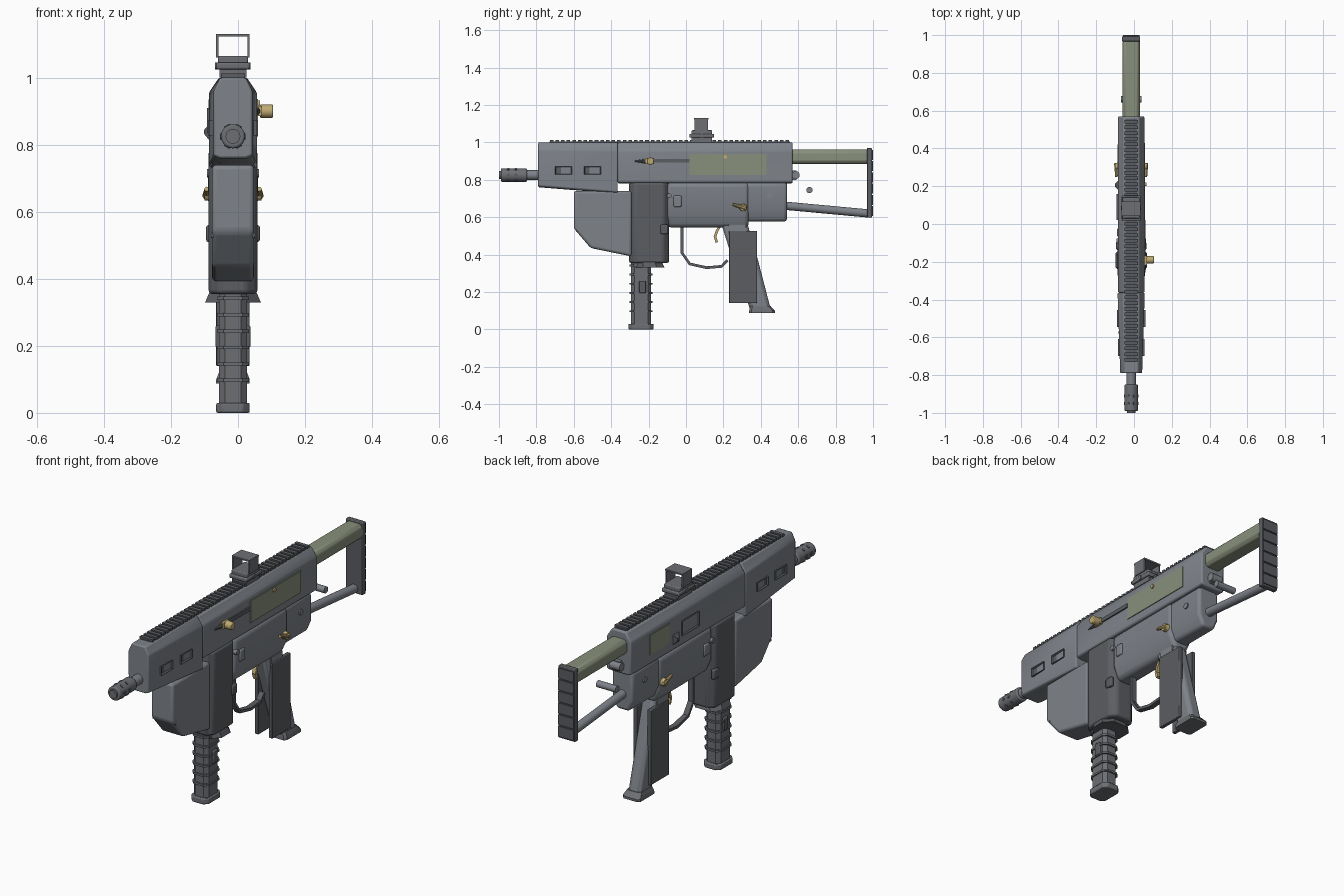
import bpy, bmesh, math
from mathutils import Vector, Matrix

if "Cube" in bpy.data.objects:
    bpy.data.objects.remove(bpy.data.objects["Cube"])

CX = -0.015  # the gun's own centre plane


def material(name, rgb):
    m = bpy.data.materials.new(name)
    m.diffuse_color = (*rgb, 1)
    m.use_nodes = True
    m.node_tree.nodes["Principled BSDF"].inputs["Base Color"].default_value = m.diffuse_color
    return m


GUN = material("gunmetal", (0.21, 0.228, 0.255))
DARK = material("dark_polymer", (0.105, 0.11, 0.122))
MID = material("mid_polymer", (0.15, 0.158, 0.172))
OLIVE = material("olive", (0.25, 0.28, 0.20))
BRASS = material("brass", (0.52, 0.40, 0.17))


def finish(name, bm, mat=None, bevel=0, seg=2):
    bmesh.ops.recalc_face_normals(bm, faces=bm.faces)
    bmesh.ops.translate(bm, verts=bm.verts, vec=(CX, 0, 0))
    me = bpy.data.meshes.new(name)
    bm.to_mesh(me)
    bm.free()
    ob = bpy.data.objects.new(name, me)
    bpy.context.collection.objects.link(ob)
    me.materials.append(mat or GUN)
    if bevel:
        b = ob.modifiers.new("bevel", 'BEVEL')
        b.width, b.segments, b.limit_method = bevel, seg, 'ANGLE'
    bpy.context.view_layer.objects.active = ob
    ob.select_set(True)
    bpy.ops.object.shade_smooth_by_angle(angle=math.radians(35))
    ob.select_set(False)
    return ob


def loft(name, rings, **kw):
    """Skin a list of equal-length point rings and cap the ends."""
    bm = bmesh.new()
    vs = [[bm.verts.new(p) for p in r] for r in rings]
    n = len(rings[0])
    for a, b in zip(vs, vs[1:]):
        for i in range(n):
            bm.faces.new((a[i], a[(i + 1) % n], b[(i + 1) % n], b[i]))
    bm.faces.new(vs[0])
    bm.faces.new(vs[-1])
    return finish(name, bm, **kw)


def prism(name, yz, x0, x1, **kw):
    return loft(name, [[(x, y, z) for y, z in yz] for x in (x0, x1)], **kw)


def box(name, x0, x1, y0, y1, z0, z1, **kw):
    return prism(name, [(y0, z0), (y1, z0), (y1, z1), (y0, z1)], x0, x1, **kw)


def rod(name, p, q, r, r2=None, n=20, **kw):
    p, q = Vector(p), Vector(q)
    d = q - p
    bm = bmesh.new()
    mat = Matrix.Translation((p + q) / 2) @ d.to_track_quat('Z', 'Y').to_matrix().to_4x4()
    bmesh.ops.create_cone(bm, cap_ends=True, segments=n, radius1=r,
                          radius2=r if r2 is None else r2, depth=d.length, matrix=mat)
    return finish(name, bm, **kw)


def section(y, w, z0, z1, cx, top, bot):
    """Chamfered upright cross-section at depth y: half width w."""
    half = [(w - cx, z0), (w, z0 + bot), (w, z1 - top), (w - cx, z1)]
    return [(x, y, z) for x, z in half] + [(-x, y, z) for x, z in reversed(half)]


def plan(z, w, y0, y1, c):
    """Chamfered plan outline at height z."""
    return [(w, y0 + c, z), (w, y1 - c, z), (w - c, y1, z), (c - w, y1, z),
            (-w, y1 - c, z), (-w, y0 + c, z), (c - w, y0, z), (w - c, y0, z)]


def strip(name, path, t, w, **kw):
    """Flat band of thickness t and half width w following a y-z path."""
    rings = []
    for i, (y, z) in enumerate(path):
        a, b = path[max(i - 1, 0)], path[min(i + 1, len(path) - 1)]
        d = Vector((b[0] - a[0], b[1] - a[1])).normalized() * t / 2
        rings.append([(-w, y - d.y, z + d.x), (w, y - d.y, z + d.x),
                      (w, y + d.y, z - d.x), (-w, y + d.y, z - d.x)])
    return loft(name, rings, **kw)


def port(name, s, w, y0, y1, z0, z1):
    """Raised frame with a sunken middle on side s."""
    bm = bmesh.new()
    bmesh.ops.create_cube(bm, size=1)
    for v in bm.verts:
        v.co = (s * (w + (0.01 if v.co.x * s > 0 else -0.02)),
                y0 if v.co.y < 0 else y1, z0 if v.co.z < 0 else z1)
    face = max(bm.faces, key=lambda f: f.calc_center_median().x * s)
    bmesh.ops.inset_region(bm, faces=[face], thickness=0.007)
    bmesh.ops.translate(bm, verts=face.verts, vec=(-0.008 * s, 0, 0))
    return finish(name, bm, DARK)


# upper receiver and handguard
loft("upper_receiver", [section(-0.365, .07, .78, 1, .03, .045, .005),
                        section(0.57, .07, .78, 1, .03, .045, .005)], bevel=.008)
loft("handguard", [section(-0.79, .058, .76, 1, .02, .04, .008),
                   section(-0.365, .072, .726, 1, .03, .045, .008)], bevel=.006)

# top rail with cross teeth
box("rail_base", -.03, .03, -.73, .555, .99, 1.004, mat=DARK)
for i in range(43):
    y = -0.728 + i * 0.03
    box("rail_tooth", -.036, .036, y, y + .019, 1.0, 1.013, mat=DARK)

# barrel and muzzle brake
rod("barrel", (0, -.9, .825), (0, -.75, .825), .026)
rod("muzzle_brake", (0, -.99, .825), (0, -.85, .825), .036, bevel=.006, mat=MID)
rod("muzzle_bore", (0, -1.0, .825), (0, -.98, .825), .022, mat=MID)
for y in (-.95, -.91):
    for k in range(6):
        a = k * math.pi / 3
        d = Vector((math.cos(a), 0, math.sin(a)))
        c = Vector((0, y, .825))
        rod("muzzle_vent", c + d * .02, c + d * .038, .009, n=10, mat=DARK)

# front cowl, magazine well and lower receiver
prism("front_cowl", [(-.6, .74), (-.6, .54), (-.51, .435), (-.29, .39), (-.29, .74)],
      -.063, .063, bevel=.014, seg=3)
loft("magazine_well", [plan(z, .073, -.305, -.09, .03) for z in (.355, .785)],
     bevel=.012, seg=3, mat=DARK)
loft("lower_receiver", [section(y, .067, .545, .79, .03, .01, .07) for y in (-.1, .335)],
     bevel=.02, seg=3)
loft("rear_receiver", [section(y, .06, .577, .79, .025, .01, .06) for y in (.32, .54)],
     bevel=.015, seg=3)

# magazine used as a foregrip
loft("magazine_collar", [plan(.33, .083, -.27, -.115, .04),
                         plan(.365, .068, -.27, -.13, .04)], mat=DARK)
loft("magazine", [plan(z, .042, -.294, -.186, .018) for z in (.01, .37)], mat=MID)
for i in range(6):
    z = .092 + i * .049
    loft("magazine_rib", [plan(z + d, .048, -.302, -.178, .02) for d in (0, .01)], mat=MID)
loft("magazine_base", [plan(z, .05, -.308, -.174, .02) for z in (0, .03)], bevel=.005, mat=MID)

# trigger and guard
strip("trigger_guard", [(-.022, .56), (-.022, .41), (.02, .35), (.11, .33), (.19, .337),
                        (.222, .37)], .015, .014, mat=DARK)
strip("trigger", [(.185, .56), (.165, .525), (.155, .495), (.165, .465)], .014, .01, mat=BRASS)

# pistol grip with side panels
loft("pistol_grip", [plan(.10, .038, .345, .455, .015), plan(.37, .036, .25, .385, .015),
                     plan(.56, .04, .19, .33, .015)], bevel=.006)
loft("grip_foot", [plan(.088, .05, .338, .475, .012), plan(.1, .05, .338, .475, .012),
                   plan(.125, .04, .343, .452, .012)], mat=MID)
box("grip_top", -.045, .045, .23, .32, .52, .56)
for s in (1, -1):
    box("grip_panel", s * .03, s * .05, .23, .38, .14, .527, bevel=.003, mat=DARK)

# stock: upper tube, lower strut, butt plate
loft("stock_tube", [section(y, .047, .885, .962, .014, .016, .016) for y in (.55, .975)],
     mat=OLIVE, bevel=.006)
rod("stock_strut", (0, .52, .662), (0, .975, .62), .022)
box("butt_plate", -.048, .048, .967, .994, .597, .97, bevel=.004, mat=DARK)
for i in range(6):
    z = .606 + i * .06
    box("butt_pad", -.044, .044, .985, 1.0, z, z + .053, mat=DARK)
rod("stock_pin", (-.055, .66, .745), (.055, .66, .745), .017)
rod("stock_pivot", (-.03, .587, .825), (.03, .587, .825), .021)
box("stock_latch", -.02, .02, .56, .59, .8, .85)

# reflex sight
box("sight_mount", -.04, .04, .03, .14, 1.0, 1.03, mat=MID)
box("sight_base", -.05, .05, .018, .15, 1.025, 1.045, bevel=.005, mat=MID)
box("sight_body", -.045, .045, .03, .14, 1.04, 1.065, bevel=.005, mat=MID)
for s in (1, -1):
    box("sight_side", s * .043, s * .05, .045, .118, 1.06, 1.13, mat=MID)
    rod("sight_screw", (s * .04, .085, 1.035), (s * .053, .085, 1.035), .011, n=12, mat=MID)
box("sight_top", -.05, .05, .042, .12, 1.123, 1.131, mat=MID)

# ejection cover and charging handle on the right
box("ejection_cover", .05, .074, .02, .43, .825, .937, mat=OLIVE)
rod("cover_stud", (.06, .21, .922), (.08, .21, .922), .01, n=12, mat=BRASS)
box("charging_slot", .05, .077, -.22, .02, .891, .911, mat=DARK)
rod("charging_tip", (.068, -.22, .9), (.068, -.275, .9), .013, .004, n=10, mat=DARK)
box("charging_handle_stem", .06, .085, -.216, -.17, .885, .916, mat=BRASS)
rod("charging_handle", (.08, -.19, .9), (.12, -.19, .9), .02, mat=BRASS, bevel=.004)

# left side cover, pointed deflector and port
box("left_cover", -.073, -.05, .26, .42, .835, .935, mat=OLIVE)
loft("deflector", [[(-x, .205 + a * y, .838 + b * z) for a, b in ((-1, -1), (1, -1), (1, 1), (-1, 1))]
                   for x, y, z in ((.06, .034, .038), (.086, .008, .006))], mat=DARK)
port("left_port", -1, .067, .02, .16, .835, .91)

# vents, buttons, pins and selectors on both sides
for s in (1, -1):
    port("handguard_vent", s, .060, -.7, -.61, .827, .872)
    port("handguard_vent", s, .065, -.545, -.455, .827, .872)
    box("bolt_button", s * .05, s * .075, -.066, -.024, .655, .715, bevel=.006)
    box("magazine_release", s * .06, s * .08, -.137, -.095, .51, .56, bevel=.006, mat=DARK)
    box("magazine_catch", s * .03, s * .052, -.25, -.215, .195, .26, bevel=.004, mat=DARK)
    for y, z, w, r in ((-.09, .715, .078, .013), (.445, .715, .066, .015), (-.575, .53, .066, .008)):
        rod("receiver_pin", (s * .04, y, z), (s * w, y, z), r, n=14)
    rod("selector_hub", (s * .05, .305, .652), (s * .085, .305, .652), .022, .018, n=16, mat=BRASS)
    rod("selector_lever", (s * .078, .32, .648), (s * .078, .25, .668), .013, .007, n=10, mat=BRASS)
